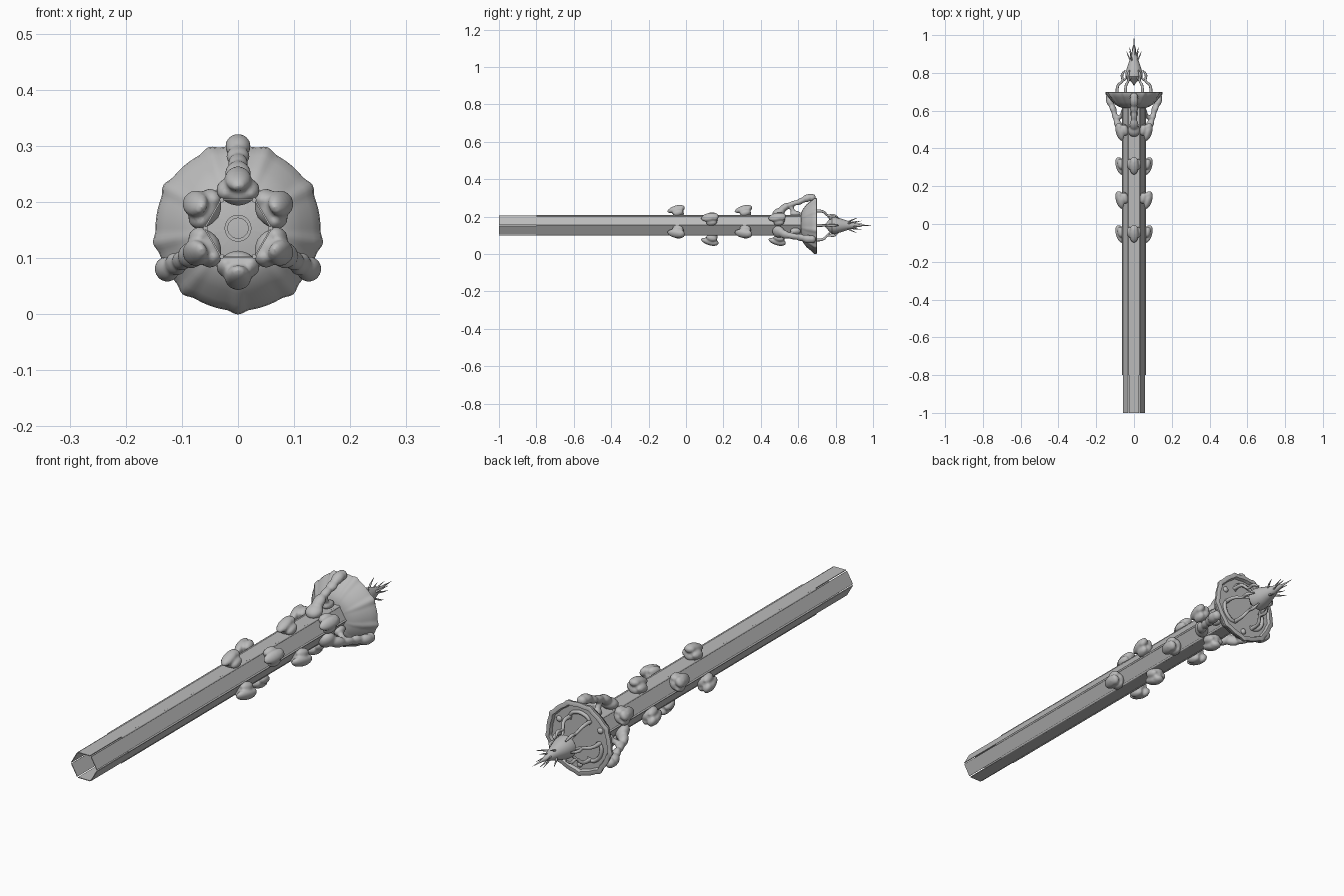
import bpy, bmesh, math
from mathutils import Matrix, Vector

cube = bpy.data.objects.get("Cube")
if cube:
    bpy.data.objects.remove(cube, do_unlink=True)

AXIS_Z = 0.153
grey = bpy.data.materials.new("stone_grey")
grey.use_nodes = True
grey.diffuse_color = (0.5, 0.5, 0.5, 1)
grey.node_tree.nodes["Principled BSDF"].inputs["Base Color"].default_value = (0.5, 0.5, 0.5, 1)


def around(degrees):
    """Frame on the shaft axis: local y runs along it, local z points outward."""
    return Matrix.Translation((0, 0, AXIS_Z)) @ Matrix.Rotation(math.radians(degrees), 4, 'Y')


def add(name, data, degrees=0):
    ob = bpy.data.objects.new(name, data)
    bpy.context.collection.objects.link(ob)
    ob.matrix_world = around(degrees)
    if not data.materials:
        data.materials.append(grey)
    return ob


def to_mesh(name, bm, smooth=True):
    bmesh.ops.recalc_face_normals(bm, faces=bm.faces)
    me = bpy.data.meshes.new(name)
    for f in bm.faces:
        f.smooth = smooth
    if smooth:
        for e in bm.edges:
            e.smooth = len(e.link_faces) == 2 and e.calc_face_angle(0) < math.radians(40)
    bm.to_mesh(me)
    bm.free()
    return me


def lathe(name, profile, segments, ripple=0.0):
    """Turn (y, radius) points about the shaft axis; ripple scallops the outline."""
    bm = bmesh.new()
    rings = []
    for y, r in profile:
        ring = []
        for i in range(segments):
            a = math.tau * i / segments
            k = r * (1 + ripple * (r / 0.145) * max(0, -math.cos(9 * a + math.pi) * -1) ** 3) \
                if ripple else r
            ring.append(bm.verts.new((k * math.sin(a), y, k * math.cos(a))))
        rings.append(ring)
    for p, q in zip(rings, rings[1:]):
        for i in range(segments):
            j = (i + 1) % segments
            bm.faces.new((p[i], p[j], q[j], q[i]))
    bmesh.ops.remove_doubles(bm, verts=bm.verts, dist=1e-5)
    return add(name, to_mesh(name, bm))


def tube(name, points, radii):
    """Curved round strand through (x, y, z) points in the local frame."""
    cu = bpy.data.curves.new(name, 'CURVE')
    cu.dimensions = '3D'
    cu.bevel_depth = 1
    cu.bevel_resolution = 2
    cu.resolution_u = 5
    cu.use_fill_caps = True
    sp = cu.splines.new('BEZIER')
    sp.bezier_points.add(len(points) - 1)
    for bp, co, r in zip(sp.bezier_points, points, radii):
        bp.co, bp.radius = co, r
        bp.handle_left_type = bp.handle_right_type = 'AUTO'
    return cu


def blobs(name, parts):
    """Ellipsoids given as (centre, half sizes, tilt)."""
    bm = bmesh.new()
    for centre, size, tilt in parts:
        m = Matrix.Translation(centre) @ Matrix.Rotation(math.radians(tilt), 4, 'X') \
            @ Matrix.Diagonal((*size, 1))
        bmesh.ops.create_uvsphere(bm, u_segments=20, v_segments=12, radius=1, matrix=m)
    return to_mesh(name, bm)


def fuse(ob, voxel):
    """Melt overlapping ellipsoids into one organic lump."""
    re = ob.modifiers.new("fuse", 'REMESH')
    re.mode, re.voxel_size, re.use_smooth_shade = 'VOXEL', voxel, True
    sm = ob.modifiers.new("soften", 'SMOOTH')
    sm.factor, sm.iterations = 0.5, 4


# Hollow six-sided shaft: thin panels with open slits at the corners
bm = bmesh.new()
bmesh.ops.create_cube(bm, size=1, matrix=Matrix.Translation((0, -0.19, 0.0515))
                      @ Matrix.Diagonal((0.054, 1.62, 0.003, 1)))
panel = to_mesh("shaft_panel", bm, smooth=False)
rod = tube("corner_rod", [(0, -0.8, 0.058), (0, 0.63, 0.058)], [0.0045, 0.0045])
for k in range(6):
    add(f"shaft_panel_{k}", panel, 60 * k)
    add(f"corner_rod_{k}", rod, 60 * k + 30)

# Knobs growing from alternating sides of the shaft
knob = blobs("knob", [
    ((0, -0.012, 0.088), (0.024, 0.046, 0.017), 20),
    ((0, 0.005, 0.062), (0.03, 0.03, 0.022), 0),
    ((0.022, 0.002, 0.068), (0.017, 0.03, 0.018), 15),
    ((-0.022, 0.002, 0.068), (0.017, 0.03, 0.018), 15),
    ((0, 0.02, 0.094), (0.022, 0.02, 0.015), 0),
])
for row, y in enumerate((-0.045, 0.135, 0.315, 0.495)):
    for k in range(3):
        ob = add(f"knob_{row}_{k}", knob, 120 * k + 60 * (row % 2))
        ob.matrix_world = ob.matrix_world @ Matrix.Translation((0, y, 0))
        fuse(ob, 0.005)

# Three lumpy arms reaching from the shaft to the rim of the bowl
arm = blobs("arm", [
    ((0, 0.495, 0.068), (0.034, 0.035, 0.024), 20),
    ((0, 0.525, 0.095), (0.024, 0.036, 0.019), 35),
    ((0, 0.57, 0.115), (0.018, 0.036, 0.015), 20),
    ((0, 0.61, 0.128), (0.021, 0.03, 0.016), 25),
    ((0, 0.65, 0.146), (0.023, 0.035, 0.02), 20),
    ((0, 0.675, 0.148), (0.021, 0.02, 0.02), 0),
    ((0, 0.565, 0.09), (0.012, 0.012, 0.034), 30),
    ((0, 0.585, 0.062), (0.02, 0.03, 0.016), 0),
])
for k in range(3):
    fuse(add(f"arm_{k}", arm, 120 * k), 0.005)

# Scalloped bowl with a sunken rear face
lathe("bowl", [(0.615, 0), (0.615, 0.065), (0.625, 0.088), (0.645, 0.113), (0.67, 0.132),
               (0.685, 0.145), (0.697, 0.147), (0.7, 0.142), (0.7, 0.13), (0.688, 0.125),
               (0.688, 0)], 144, ripple=0.045)
lathe("inner_ring", [(0.615, 0.024), (0.605, 0.024), (0.605, 0.018), (0.615, 0.018)], 24)

# Curled ridges and studs on the rear face
curl = tube("curl", [(0.045 * math.sin(t), 0.69, 0.075 + 0.03 * math.cos(t))
                     for t in (-1.9, -1.2, -0.4, 0.4, 1.2, 1.9)],
            [0.004, 0.007, 0.008, 0.008, 0.007, 0.004])
stud = blobs("stud", [((0, 0.69, 0.108), (0.012, 0.009, 0.012), 0)])
for k in range(3):
    add(f"curl_{k}", curl, 120 * k)
    add(f"stud_{k}", stud, 120 * k + 60)

# Six curved struts carrying the bud
strut = tube("strut", [(0, 0.685, 0.09), (0, 0.735, 0.084), (0, 0.757, 0.062),
                       (0, 0.79, 0.063), (0, 0.815, 0.046)],
             [0.009, 0.007, 0.006, 0.007, 0.003])
link = tube("strut_link", [(0, 0.757, 0.062), (0, 0.768, 0.045), (0, 0.785, 0.035)],
            [0.006, 0.005, 0.005])
for k in range(6):
    add(f"strut_{k}", strut, 60 * k + 30)
    add(f"strut_link_{k}", link, 60 * k + 30)

# Pointed bud with its long needle
lathe("bud", [(0.73, 0), (0.75, 0.012), (0.768, 0.036), (0.78, 0.046), (0.8, 0.045),
              (0.83, 0.036), (0.87, 0.023), (0.91, 0.011), (0.935, 0.005), (1.0, 0)], 32)

# Thorns around the bud
thorn = tube("thorn", [(0, 0.865, 0.02), (0, 0.885, 0.032), (0, 0.915, 0.046)],
             [0.005, 0.0035, 0.0008])
small_thorn = tube("small_thorn", [(0, 0.895, 0.012), (0, 0.915, 0.02), (0, 0.94, 0.026)],
                   [0.004, 0.0025, 0.0006])
for k in range(4):
    add(f"thorn_{k}", thorn, 90 * k + 60)
    add(f"small_thorn_{k}", small_thorn, 90 * k + 20)
